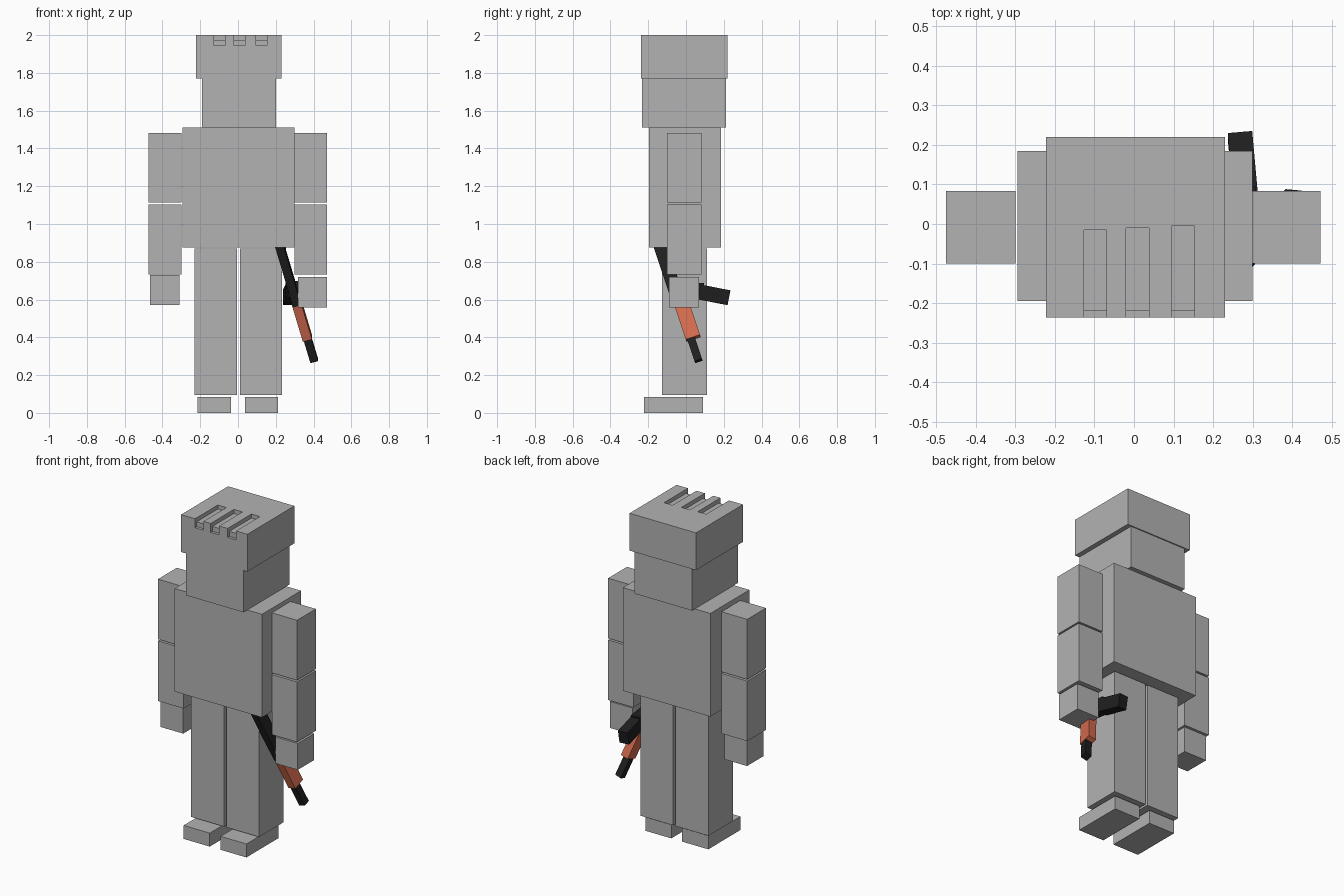
import bpy, bmesh
from mathutils import Vector, Matrix

if "Cube" in bpy.data.objects:
    bpy.data.objects.remove(bpy.data.objects["Cube"])


def material(name, rgb):
    m = bpy.data.materials.new(name)
    m.diffuse_color = (*rgb, 1)
    m.use_nodes = True
    m.node_tree.nodes["Principled BSDF"].inputs["Base Color"].default_value = m.diffuse_color
    return m


GRAY = material("stone_gray", (0.45, 0.45, 0.45))
BLACK = material("gun_black", (0.014, 0.014, 0.014))
ORANGE = material("wood_orange", (0.66, 0.147, 0.08))


def make(name, bm, mat):
    me = bpy.data.meshes.new(name)
    bm.to_mesh(me)
    bm.free()
    me.materials.append(mat)
    ob = bpy.data.objects.new(name, me)
    bpy.context.collection.objects.link(ob)
    return ob


def box(name, x, y, z, mat=GRAY):
    """Axis-aligned box from three (min, max) ranges."""
    bm = bmesh.new()
    bmesh.ops.create_cube(bm, size=1)
    for v in bm.verts:
        v.co = [r[0] if c < 0 else r[1] for c, r in zip(v.co, (x, y, z))]
    return make(name, bm, mat)


def bar(name, p, q, width, depth, mat):
    """Box running from p to q, width across x and depth across y/z."""
    p, q = Vector(p), Vector(q)
    d = (q - p).normalized()
    side = (Vector((1, 0, 0)) - d * d.x).normalized()
    up = d.cross(side)
    rot = Matrix((side, up, d)).transposed().to_4x4()
    bm = bmesh.new()
    bmesh.ops.create_cube(bm, size=1)
    bmesh.ops.scale(bm, vec=(width, depth, (q - p).length), verts=bm.verts)
    bmesh.ops.transform(bm, matrix=Matrix.Translation((p + q) / 2) @ rot, verts=bm.verts)
    return make(name, bm, mat)


# Head and hair cap with three stepped slots cut in the top
box("head", (-0.19, 0.20), (-0.233, 0.213), (1.51, 1.90))
hair = box("hair", (-0.222, 0.23), (-0.237, 0.22), (1.77, 2.0))
for x0, back in ((-0.127, -0.015), (-0.02, -0.01), (0.095, -0.005)):
    for y1, floor in ((back, 1.975), (-0.22, 1.945)):
        cutter = box("slot_cutter", (x0, x0 + 0.058), (-0.3, y1), (floor, 2.1))
        cutter.hide_render = True
        mod = hair.modifiers.new("slot", 'BOOLEAN')
        mod.operation = 'DIFFERENCE'
        mod.solver = 'EXACT'
        mod.object = cutter
        bpy.context.view_layer.objects.active = hair
        bpy.ops.object.modifier_apply(modifier=mod.name)
        bpy.data.objects.remove(cutter)

# Torso
box("torso", (-0.295, 0.30), (-0.195, 0.185), (0.875, 1.51))

# Arms and hands
for side, xs, hand_x, hand_z in (
        ("left", (-0.475, -0.30), (-0.465, -0.31), (0.572, 0.73)),
        ("right", (0.30, 0.472), (0.317, 0.47), (0.557, 0.72))):
    box(side + "_upper_arm", xs, (-0.1, 0.083), (1.113, 1.483))
    box(side + "_forearm", xs, (-0.1, 0.083), (0.733, 1.103))
    box(side + "_hand", hand_x, (-0.09, 0.07), hand_z)

# Legs and feet
for side, xs, foot_x in (("left", (-0.23, -0.005), (-0.215, -0.037)),
                         ("right", (0.01, 0.233), (0.037, 0.213))):
    box(side + "_thigh", xs, (-0.127, 0.11), (0.483, 0.87))
    box(side + "_shin", xs, (-0.127, 0.11), (0.095, 0.483))
    box(side + "_foot", foot_x, (-0.222, 0.09), (0.0, 0.083))


# Rifle hanging from the right hand, placed along one slanted axis
def axis(z, shift=0.0):
    t = (0.27 - z) / 0.6
    return (0.405 + 0.18 * t, 0.068 + 0.2 * t + shift, z)


bar("rifle_barrel", axis(0.275), axis(0.55), 0.042, 0.042, BLACK)
bar("rifle_handguard", axis(0.395, 0.012), axis(0.585, 0.012), 0.05, 0.08, ORANGE)
bar("rifle_receiver", axis(0.575), axis(0.94), 0.045, 0.07, BLACK)
bar("rifle_grip", axis(0.86, 0.03), (0.235, -0.04, 0.89), 0.04, 0.05, ORANGE)
bar("magazine_top", (0.292, -0.06, 0.655), (0.28, 0.09, 0.645), 0.055, 0.085, BLACK)
bar("magazine_end", (0.282, 0.07, 0.64), (0.268, 0.225, 0.61), 0.062, 0.08, BLACK)
